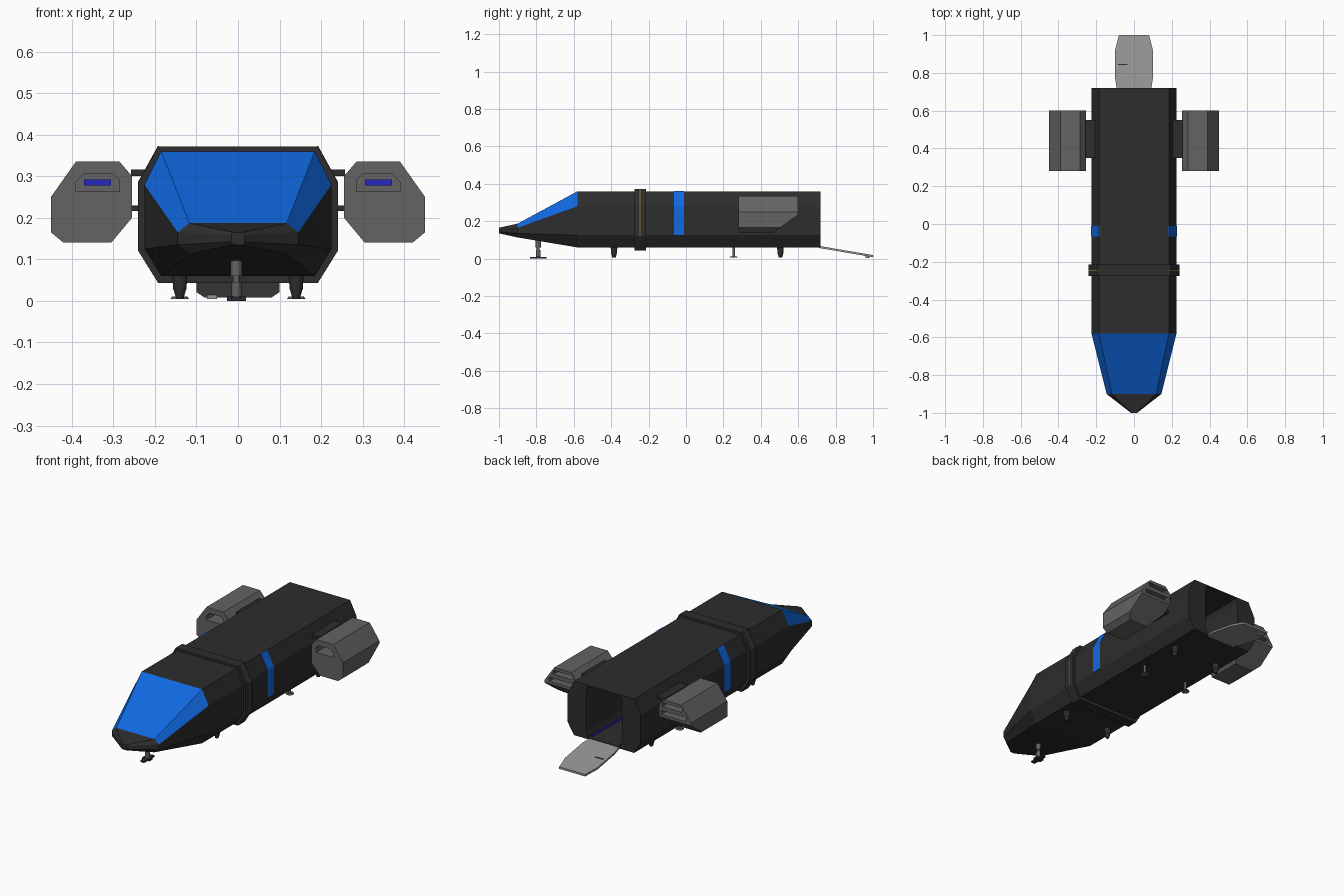
import bpy, bmesh, math
from mathutils import Vector, Matrix

if "Cube" in bpy.data.objects:
    bpy.data.objects.remove(bpy.data.objects["Cube"])


def material(name, r, g, b):
    m = bpy.data.materials.new(name)
    m.diffuse_color = (r, g, b, 1)
    m.use_nodes = True
    m.node_tree.nodes["Principled BSDF"].inputs["Base Color"].default_value = m.diffuse_color
    return m


HULL = material("dark hull", 0.026, 0.026, 0.026)
BLUE = material("window blue", 0.005, 0.138, 0.75)
GREY = material("engine grey", 0.125, 0.125, 0.125)
LIGHT = material("ramp grey", 0.30, 0.30, 0.30)
GLOW = material("indigo glow", 0.02, 0.02, 0.55)
GOLD = material("dull gold", 0.25, 0.15, 0.03)


def finish(name, bm, *mats, mirror=False):
    bmesh.ops.recalc_face_normals(bm, faces=bm.faces)
    me = bpy.data.meshes.new(name)
    bm.to_mesh(me)
    bm.free()
    for m in mats:
        me.materials.append(m)
    ob = bpy.data.objects.new(name, me)
    bpy.context.collection.objects.link(ob)
    if mirror:
        ob.modifiers.new("mirror", "MIRROR").use_mirror_merge = False
    return ob


def loft(bm, rings):
    """Skin closed rings of 3D points, cap both ends; returns rows of faces."""
    vs = [[bm.verts.new(p) for p in r] for r in rings]
    n = len(vs[0])
    rows = [[bm.faces.new((a[i], a[(i + 1) % n], b[(i + 1) % n], b[i])) for i in range(n)]
            for a, b in zip(vs, vs[1:])]
    bm.faces.new(vs[0])
    bm.faces.new(vs[-1])
    return rows


def prism(bm, profile, y0, y1):
    loft(bm, [[(x, y, z) for x, z in profile] for y in (y0, y1)])


def box(bm, x0, x1, y0, y1, z0, z1):
    prism(bm, [(x0, z0), (x1, z0), (x1, z1), (x0, z1)], y0, y1)


def tube(bm, x, y, z0, z1, r0, r1, sides=12):
    bmesh.ops.create_cone(bm, cap_ends=True, segments=sides, radius1=r0, radius2=r1,
                          depth=z1 - z0, matrix=Matrix.Translation((x, y, (z0 + z1) / 2)))


def section(y, top, upper, lower, bottom):
    """Ten-point symmetric hull ring from its right-hand corners."""
    half = [top, upper, lower, bottom]
    pts = [(0, top[1])] + half + [(0, bottom[1])] + [(-x, z) for x, z in reversed(half)]
    return [(x, y, z) for x, z in pts]


# Hull: nose, cabin and hollow rear bay in a single skin
BODY = [(0.185, 0.36), (0.225, 0.28), (0.225, 0.125), (0.185, 0.06)]
BAY = [(0.10, 0.352), (0.11, 0.325), (0.11, 0.10), (0.10, 0.07)]
bm = bmesh.new()
rows = loft(bm, [
    section(-1.0, (0.012, 0.165), (0.016, 0.158), (0.016, 0.142), (0.012, 0.135)),
    section(-0.9, (0.117, 0.187), (0.145, 0.165), (0.145, 0.135), (0.115, 0.113)),
    section(-0.58, *BODY), section(0.72, *BODY),
    section(0.72, *BAY), section(-0.15, *BAY)])
# Cockpit panes are inset nose faces
panes = [rows[1][i] for i in (0, 1, 8, 9)]
bmesh.ops.inset_individual(bm, faces=panes, thickness=0.007, depth=-0.001)
for f in panes:
    f.material_index = 1
finish("hull", bm, HULL, BLUE)

# Collar round the hull, with a thin gold seam on each side
COLLAR = [(0.192, 0.372), (0.24, 0.285), (0.24, 0.12), (0.192, 0.043)]
bm = bmesh.new()
loft(bm, [section(y, *COLLAR) for y in (-0.275, -0.215)])
finish("collar", bm, HULL)


def side_band(name, corners, y0, y1, t, mat):
    outer = [(x + t, z + t * 0.5) for x, z in corners]
    inner = [(x - 0.003, z) for x, z in reversed(corners)]
    bm = bmesh.new()
    prism(bm, outer + inner, y0, y1)
    finish(name, bm, mat, mirror=True)


side_band("collar_seam", COLLAR[:3], -0.248, -0.243, 0.001, GOLD)
side_band("side_stripe", BODY[:3], -0.065, -0.01, 0.002, BLUE)

# Floor lights in the bay
bm = bmesh.new()
box(bm, 0.085, 0.095, -0.1, 0.70, 0.069, 0.075)
finish("bay_lights", bm, GLOW, mirror=True)

# Engine pods: faceted body with the lower rear corner cut away
bm = bmesh.new()
prism(bm, [(0.39, 0.335), (0.285, 0.335), (0.255, 0.30), (0.255, 0.20),
           (0.305, 0.14), (0.42, 0.14), (0.45, 0.165), (0.45, 0.25)], 0.28, 0.60)
cut = bmesh.ops.bisect_plane(bm, geom=bm.verts[:] + bm.edges[:] + bm.faces[:],
                             plane_co=(0, 0.47, 0.14), plane_no=Vector((0, 0.095, -0.13)).normalized(),
                             clear_outer=True)
bmesh.ops.holes_fill(bm, edges=[e for e in bm.edges if e.is_boundary], sides=0)
pods = finish("engine_pods", bm, GREY)

# Cutter for the front intake and the two rear exhaust slots
bm = bmesh.new()
prism(bm, [(0.285, 0.263), (0.39, 0.263), (0.39, 0.285), (0.372, 0.305), (0.30, 0.305), (0.285, 0.29)],
      0.25, 0.36)
box(bm, 0.275, 0.395, 0.54, 0.65, 0.295, 0.318)
box(bm, 0.270, 0.420, 0.54, 0.65, 0.250, 0.273)
cutter = finish("pod_cutter", bm, GREY)
cutter.hide_render = True
cutter.hide_set(True)
mod = pods.modifiers.new("openings", "BOOLEAN")
mod.operation, mod.solver, mod.object = "DIFFERENCE", "EXACT", cutter
pods.modifiers.new("mirror", "MIRROR").use_mirror_merge = False

# Glowing strips inside the openings
bm = bmesh.new()
box(bm, 0.305, 0.37, 0.352, 0.361, 0.278, 0.292)
box(bm, 0.277, 0.393, 0.539, 0.548, 0.297, 0.316)
box(bm, 0.272, 0.418, 0.539, 0.548, 0.252, 0.271)
finish("engine_glow", bm, GLOW, mirror=True)

# Pylons joining pods to the hull
bm = bmesh.new()
box(bm, 0.20, 0.257, 0.35, 0.55, 0.301, 0.316)
box(bm, 0.20, 0.257, 0.35, 0.55, 0.216, 0.230)
finish("engine_pylons", bm, HULL, mirror=True)

# Loading ramp sloping down to the rear
outline = [(0.09, 0.71), (0.10, 0.77), (0.10, 0.92), (0.08, 1.0)]
outline += [(-x, y) for x, y in reversed(outline)]


def ramp_z(y):
    return 0.066 - (y - 0.71) * 0.17


bm = bmesh.new()
loft(bm, [[(x, y, ramp_z(y) + dz) for x, y in outline] for dz in (-0.009, 0.002)])
finish("loading_ramp", bm, LIGHT)
bm = bmesh.new()
box(bm, -0.085, -0.035, 0.842, 0.848, ramp_z(0.845) - 0.002, ramp_z(0.845) + 0.004)
finish("ramp_slot", bm, HULL)
bm = bmesh.new()
box(bm, -0.075, -0.05, 0.96, 0.98, 0.004, 0.016)
finish("ramp_foot", bm, LIGHT)

# Nose gear with crossed foot pads
bm = bmesh.new()
tube(bm, -0.004, -0.79, 0.06, 0.115, 0.014, 0.014)
tube(bm, -0.004, -0.79, 0.03, 0.07, 0.008, 0.008)
tube(bm, -0.004, -0.79, 0.008, 0.045, 0.012, 0.012)
finish("nose_gear_leg", bm, GREY)
bm = bmesh.new()
box(bm, -0.016, 0.008, -0.835, -0.745, 0, 0.009)
box(bm, -0.027, 0.019, -0.803, -0.777, 0, 0.010)
finish("nose_gear_foot", bm, HULL)

# Stubby landing legs, front and rear pairs
bm = bmesh.new()
for y in (-0.385, 0.505):
    tube(bm, 0.14, y, 0.028, 0.066, 0.016, 0.018)
    tube(bm, 0.14, y, 0.005, 0.028, 0.009, 0.015)
finish("landing_legs", bm, HULL, mirror=True)

# Slim middle legs with disc feet
bm = bmesh.new()
tube(bm, 0.14, 0.255, 0.01, 0.066, 0.007, 0.007)
tube(bm, 0.14, 0.255, 0.005, 0.011, 0.022, 0.018)
finish("middle_legs", bm, GREY, mirror=True)
